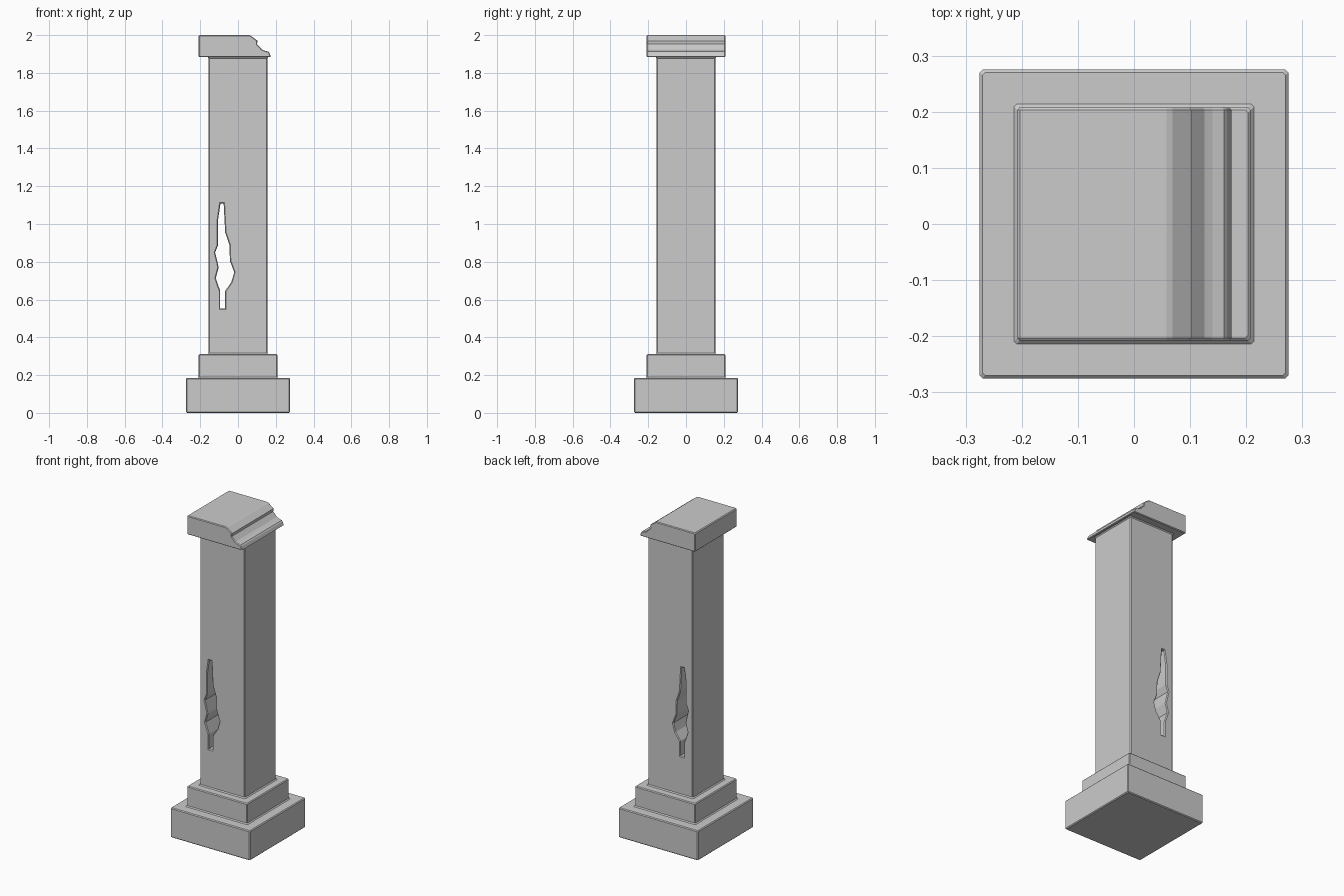
import bpy, bmesh
from mathutils import Vector

if "Cube" in bpy.data.objects:
    bpy.data.objects.remove(bpy.data.objects["Cube"])


def loft(name, rings):
    """Skin a list of equal-length point rings and close both ends."""
    bm = bmesh.new()
    rows = [[bm.verts.new(p) for p in ring] for ring in rings]
    n = len(rows[0])
    for a, b in zip(rows, rows[1:]):
        for i in range(n):
            j = (i + 1) % n
            bm.faces.new((a[i], a[j], b[j], b[i]))
    bm.faces.new(rows[0])
    bm.faces.new(rows[-1])
    bmesh.ops.recalc_face_normals(bm, faces=bm.faces)
    mesh = bpy.data.meshes.new(name)
    bm.to_mesh(mesh)
    bm.free()
    obj = bpy.data.objects.new(name, mesh)
    bpy.context.collection.objects.link(obj)
    return obj


def square_ring(h, z, c=0.005):
    """Square with slightly clipped corners."""
    k = h - c
    return [(x, y, z) for x, y in ((h, -k), (h, k), (k, h), (-k, h),
                                   (-h, k), (-h, -k), (-k, -h), (k, -h))]


def grow(profile, d):
    """Offset a clockwise (x, z) outline outwards by d."""
    pts = [Vector(p) for p in profile]
    out = []
    for i, p in enumerate(pts):
        e1 = (p - pts[i - 1]).normalized()
        e2 = (pts[(i + 1) % len(pts)] - p).normalized()
        n1, n2 = Vector((-e1.y, e1.x)), Vector((-e2.y, e2.x))
        m = (n1 + n2).normalized()
        out.append(p + m * d / max(m.dot(n1), 0.5))
    return out


def prism(name, profile, stations):
    """Front-view outline swept along y; stations are (y, offset)."""
    return loft(name, [[(p.x, y, p.y) for p in grow(profile, d)]
                       for y, d in stations])


def boolean(target, tool, operation):
    mod = target.modifiers.new(operation.lower(), 'BOOLEAN')
    mod.operation, mod.object, mod.solver = operation, tool, 'EXACT'
    bpy.context.view_layer.objects.active = target
    bpy.ops.object.modifier_apply(modifier=mod.name)
    bpy.data.objects.remove(tool)


# Plinth, step and shaft with chamfered edges and inner corners
pillar = loft("broken_pillar", [square_ring(h, z) for h, z in (
    (0.270, 0), (0.275, 0.005), (0.275, 0.180), (0.270, 0.185),
    (0.214, 0.185), (0.208, 0.191), (0.208, 0.307), (0.203, 0.312),
    (0.161, 0.312), (0.155, 0.318), (0.155, 1.877), (0.160, 1.883),
    (0.160, 1.890))])

# Capital with a broken right-hand end
cap = prism("capital", [
    (-0.208, 1.888), (-0.208, 1.995), (-0.203, 2.0), (0.058, 2.0),
    (0.069, 1.996), (0.103, 1.970), (0.101, 1.952), (0.126, 1.925),
    (0.140, 1.918), (0.160, 1.913), (0.166, 1.906), (0.174, 1.886),
    (0.170, 1.883), (-0.203, 1.883)],
    [(-0.208, -0.004), (-0.203, 0), (0.203, 0), (0.208, -0.004)])

# Ragged crack right through the shaft, with a chamfered rim
crack = prism("crack_cutter", [
    (-0.094, 0.553), (-0.094, 0.645), (-0.118, 0.713), (-0.102, 0.770),
    (-0.121, 0.850), (-0.105, 0.890), (-0.105, 1.025), (-0.093, 1.108),
    (-0.076, 1.108), (-0.068, 0.955), (-0.045, 0.888), (-0.043, 0.805),
    (-0.020, 0.745), (-0.035, 0.693), (-0.068, 0.645), (-0.068, 0.553)],
    [(-0.160, 0.010), (-0.150, 0), (0.150, 0), (0.160, 0.010)])

boolean(pillar, cap, 'UNION')
boolean(pillar, crack, 'DIFFERENCE')
